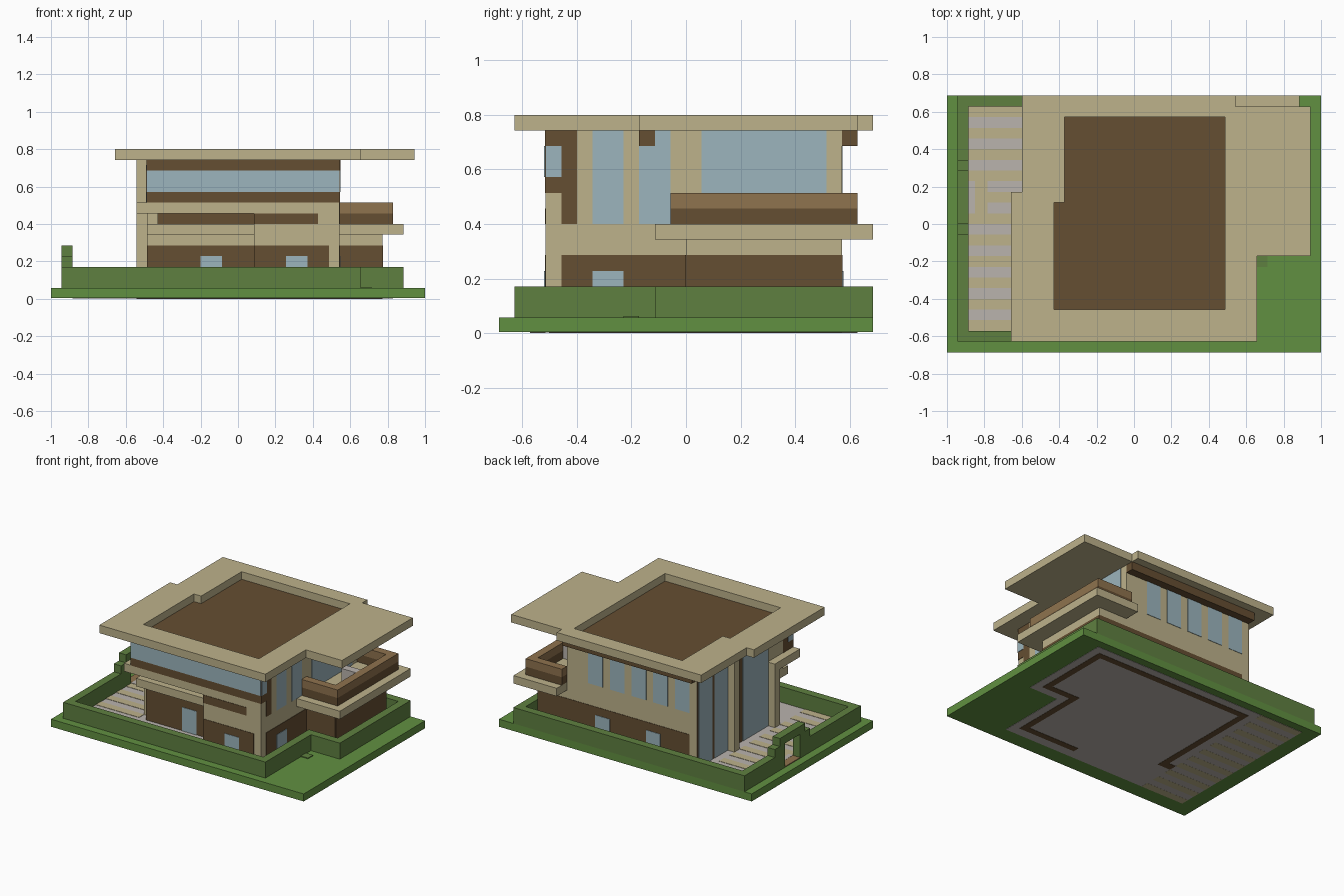
import bpy, bmesh

cube = bpy.data.objects.get("Cube")
if cube:
    bpy.data.objects.remove(cube, do_unlink=True)

U = 2 / 35  # one building module


def material(name, rgb):
    lin = [((c / 255 + 0.055) / 1.055) ** 2.4 for c in rgb] + [1]
    m = bpy.data.materials.new(name)
    m.use_nodes = True
    m.diffuse_color = lin
    m.node_tree.nodes["Principled BSDF"].inputs["Base Color"].default_value = lin
    return m


LAWN = material("lawn green", (97, 144, 65))
HEDGE = material("hedge green", (95, 128, 64))
BEIGE = material("beige render", (189, 178, 139))
BROWN = material("dark brown", (101, 78, 50))
WOOD = material("light brown", (143, 115, 78))
GLASS = material("pale blue glass", (156, 181, 189))
GREY = material("paving grey", (186, 179, 174))


def prism(name, outline, z0, z1, mat):
    """Extrude a plan outline, given in modules, between two heights."""
    bm = bmesh.new()
    face = bm.faces.new([bm.verts.new((x * U - 1, (y - 12) * U, z0 * U)) for x, y in outline])
    top = bmesh.ops.extrude_face_region(bm, geom=[face])
    for v in top["geom"]:
        if isinstance(v, bmesh.types.BMVert):
            v.co.z = z1 * U
    bmesh.ops.recalc_face_normals(bm, faces=bm.faces)
    mesh = bpy.data.meshes.new(name)
    bm.to_mesh(mesh)
    bm.free()
    mesh.materials.append(mat)
    ob = bpy.data.objects.new(name, mesh)
    bpy.context.collection.objects.link(ob)
    return ob


def box(name, x0, x1, y0, y1, z0, z1, mat):
    return prism(name, [(x0, y0), (x1, y0), (x1, y1), (x0, y1)], z0, z1, mat)


def cut(ob, cutter):
    mod = ob.modifiers.new("cut", "BOOLEAN")
    mod.operation, mod.solver, mod.object = "DIFFERENCE", "EXACT", cutter
    bpy.context.view_layer.objects.active = ob
    bpy.ops.object.modifier_apply(modifier=mod.name)
    bpy.data.objects.remove(cutter, do_unlink=True)


def plate(name, side, at, a0, a1, z0, z1, mat, t=0.05):
    """Thin panel on a wall; side is front, back, left or right of the plan."""
    s = -1 if side in ("front", "low_x") else 1
    lo, hi = sorted((at - s * 0.05, at + s * t))
    if side in ("front", "back"):
        return box(name, a0, a1, lo, hi, z0, z1, mat)
    return box(name, lo, hi, a0, a1, z0, z1, mat)


# Ground, paving and hedge
hedge_in = [(2, 2), (28, 2), (28, 11), (32, 11), (32, 23), (2, 23)]
hedge_out = [(1, 1), (29, 1), (29, 10), (33, 10), (33, 24), (1, 24)]
box("lawn", 0, 35, 0, 24, 0.06, 1, LAWN)
prism("courtyard_floor", hedge_in, 0.03, 1.04, GREY)
for y in range(2, 23, 2):
    box("paving_strip", 2, 8, y, y + 1, 0.02, 1.08, BEIGE)
box("paving_gap", 2.6, 3.8, 13, 16, 1, 1.1, BEIGE)
box("gate_path", 2, 2.6, 13, 16, 1, 1.12, GREY)
box("shrub_patch", 29, 30, 8, 9, 1, 1.1, HEDGE)

hedge = prism("hedge", hedge_out, 1, 3, HEDGE)
cut(hedge, prism("hedge_cutter", hedge_in, 0, 4, HEDGE))
cut(hedge, box("gate_cutter", 0, 3, 13, 16, 0, 4, HEDGE))
arch = box("gate_arch", 1, 2, 12, 17, 3, 5, HEDGE)
cut(arch, box("arch_cutter", 0, 3, 13, 16, 2, 4, HEDGE))
for y in (11, 17):
    box("gate_shoulder", 1, 2, y, y + 1, 3, 4, HEDGE)
box("gate_threshold", 1, 2, 13, 16, 1, 1.1, WOOD)

# Wall footings on the underside
for x0, x1, y0, y1 in [(19, 27, 3.2, 4), (26.2, 27, 3.2, 12), (26.2, 31, 12, 12.8),
                       (30.2, 31, 12, 22), (9, 31, 21.2, 22), (9, 9.8, 7, 22), (8, 9, 7, 8)]:
    box("footing", x0, x1, y0, y1, 0, 0.1, BROWN)

# House body
box("upper_floor", 9, 27, 3, 22, 8, 13, BEIGE)
box("lower_floor_main", 19, 27, 3, 22, 1, 8, BEIGE)
box("lower_floor_recessed", 9, 19, 6, 22, 1, 8, BEIGE)
box("porch_canopy", 9, 19, 4, 6, 6, 7, BEIGE)
box("porch_post", 9, 10, 5, 6, 7, 8, BEIGE)
box("annex", 27, 31, 12, 22, 1, 6, BEIGE)
box("side_pillar", 8, 9, 15, 16, 1, 13, BEIGE)
box("side_arm", 8, 9, 3, 8, 8, 9, BEIGE)
box("side_arm_column", 8, 9, 7, 8, 1, 8, BEIGE)
box("back_beam", 9, 27, 22, 23, 12, 13, BROWN)

# Roof with sunken panel
roof = prism("roof", [(6, 1), (29, 1), (29, 9), (34, 9), (34, 23), (27, 23), (27, 24),
                      (7, 24), (7, 15), (6, 15)], 13, 14, BEIGE)
well = [(10, 4), (26, 4), (26, 22), (11, 22), (11, 14), (10, 14)]
cut(roof, prism("roof_cutter", well, 12, 15, BEIGE))
prism("roof_panel", well, 12.9, 13.05, BROWN)

# Balcony
box("balcony_slab", 27, 33, 10, 24, 6, 7, BEIGE)
rail = [(27, 11), (32, 11), (32, 23), (27, 23), (27, 22), (31, 22), (31, 12), (27, 12)]
prism("balcony_rail_lower", rail, 7, 8, BROWN)
prism("balcony_rail_upper", rail, 8, 9, WOOD)
box("balcony_table", 29, 31, 16, 17, 7, 9, GREY)

# Front panels
plate("front_ribbon_band", "front", 3, 9, 27, 9, 13, BROWN)
plate("front_ribbon_window", "front", 3, 9, 27, 10, 12, GLASS, 0.1)
plate("front_strip", "front", 3, 19, 25, 7, 8, BROWN)
plate("porch_strip", "front", 6, 10, 19, 7, 8, BROWN)
plate("front_base_band", "front", 3, 19, 26, 1, 5, BROWN)
plate("porch_base_band", "front", 6, 9, 19, 1, 5, BROWN)
plate("front_door", "front", 6, 14, 16, 1, 4, GLASS, 0.1)
plate("front_low_window", "front", 3, 22, 24, 2, 4, GLASS, 0.1)

# Balcony side panels
plate("corner_band", "high_x", 27, 3, 5, 9, 13, BROWN)
plate("corner_band_foot", "high_x", 27, 4, 5, 7, 9, BROWN)
plate("corner_window", "high_x", 27, 3, 4, 10, 12, GLASS, 0.1)
for y in (6, 9):
    plate("side_tall_window", "high_x", 27, y, y + 2, 7, 13, GLASS)
plate("side_window_head", "high_x", 27, 9, 10, 12, 13, BROWN, 0.1)
plate("balcony_door", "high_x", 27, 13, 21, 7, 13, GLASS)
plate("side_base_band", "high_x", 27, 4, 12, 1, 5, BROWN)
plate("side_low_window", "high_x", 27, 6, 8, 2, 4, GLASS, 0.1)
plate("annex_side_band", "high_x", 31, 12, 22, 1, 5, BROWN)
plate("annex_front_band", "front", 12, 27, 31, 1, 5, BROWN)

# Back panels
plate("back_base_band", "back", 22, 10, 31, 1, 5, BROWN)
for x in range(10, 23, 3):
    plate("back_tall_window", "back", 22, x, x + 2, 7.7, 12, GLASS)
for x in (14, 21):
    plate("back_low_window", "back", 22, x, x + 2, 2, 4, GLASS, 0.1)

# Gate side panels
plate("gate_side_band", "low_x", 9, 8, 22, 1, 13, BROWN)
for y0, y1 in [(8, 13), (16, 18.6), (19, 21.7)]:
    plate("gate_side_window", "low_x", 9, y0, y1, 1, 12.5, GLASS, 0.1)
plate("gate_side_corner_band", "low_x", 9, 3, 5, 9, 13, BROWN)
plate("gate_side_corner_window", "low_x", 9, 3, 4, 10, 12, GLASS, 0.1)
